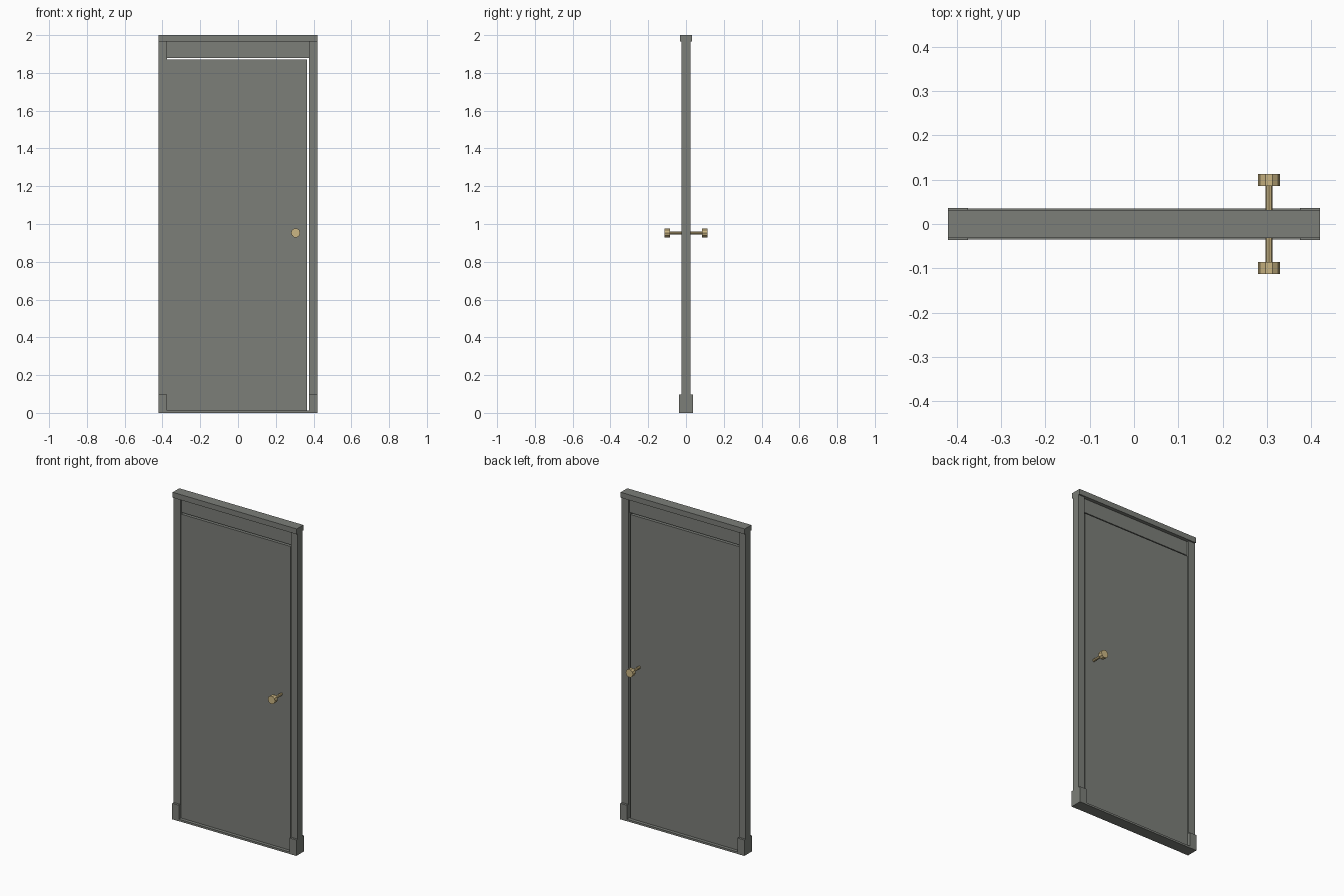
import bpy
import math

cube = bpy.data.objects.get("Cube")
if cube:
    bpy.data.objects.remove(cube, do_unlink=True)


def material(name, rgb):
    mat = bpy.data.materials.new(name)
    mat.use_nodes = True
    color = (*rgb, 1)
    mat.diffuse_color = color
    mat.node_tree.nodes["Principled BSDF"].inputs["Base Color"].default_value = color
    return mat


paint = material("grey paint", (0.20, 0.21, 0.19))
brass = material("brass", (0.60, 0.47, 0.23))


def finish(name, mat):
    obj = bpy.context.object
    obj.name = name
    obj.data.name = name
    obj.data.materials.append(mat)
    return obj


def box(name, x0, x1, depth, z0, z1):
    """Box centred on y = 0, reaching depth to the front and back."""
    bpy.ops.mesh.primitive_cube_add(size=1, location=((x0 + x1) / 2, 0, (z0 + z1) / 2))
    obj = finish(name, paint)
    obj.scale = (x1 - x0, 2 * depth, z1 - z0)
    bpy.ops.object.transform_apply(location=False, rotation=False, scale=True)
    return obj


def rod(name, sides, radius, y0, y1, x, z):
    """Prism along y with a corner pointing to +x."""
    bpy.ops.mesh.primitive_cylinder_add(
        vertices=sides, radius=radius, depth=abs(y1 - y0),
        location=(x, (y0 + y1) / 2, z), rotation=(math.pi / 2, math.pi / 2, 0))
    return finish(name, brass)


half, inner = 0.42, 0.375       # outer and inner half widths of the frame
sill_top, block_top = 0.012, 0.098
cap_bottom = 1.967

# Frame: jambs on taller foot blocks, joined by sill, header and cap
for side, s in (("left", 1), ("right", -1)):
    x0, x1 = sorted((s * inner, s * half))
    box(side + "_jamb", x0, x1, 0.0225, block_top, cap_bottom)
    box(side + "_foot_block", x0, x1, 0.036, 0, block_top)
box("sill", -inner, inner, 0.035, 0, sill_top)
box("header", -inner, inner, 0.010, 1.88, cap_bottom)
box("top_cap", -half, half, 0.032, cap_bottom, 2)

# Door leaf, hinged on the right jamb with a slim gap at latch and top
box("door_leaf", -inner, 0.366, 0.015, sill_top, 1.872)

# Handles on both faces
knob_x, knob_z = 0.305, 0.953
for face, s in (("front", -1), ("back", 1)):
    rod(face + "_knob_stem", 8, 0.008, 0, s * 0.087, knob_x, knob_z)
    rod(face + "_knob", 10, 0.0245, s * 0.086, s * 0.1125, knob_x, knob_z)
